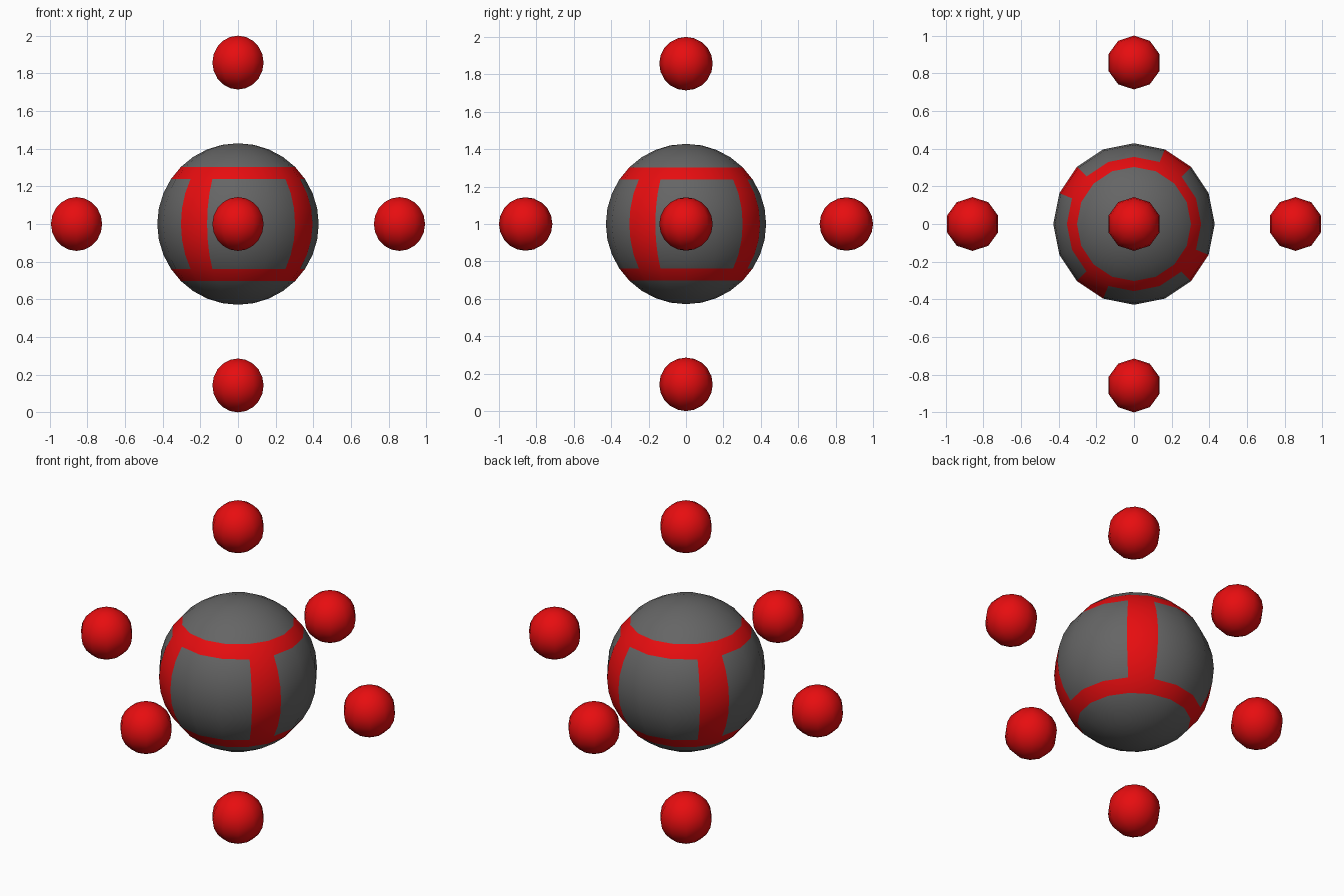
import bpy, bmesh, math

if "Cube" in bpy.data.objects:
    bpy.data.objects.remove(bpy.data.objects["Cube"])


def material(name, rgb):
    m = bpy.data.materials.new(name)
    m.diffuse_color = (*rgb, 1)
    m.use_nodes = True
    m.node_tree.nodes["Principled BSDF"].inputs["Base Color"].default_value = m.diffuse_color
    return m


red = material("red", (0.8, 0.004, 0.005))
grey = material("dark grey", (0.13, 0.13, 0.13))
R = 1 / 7  # small ball radius; everything is a multiple of it


def ball(name, centre, radius, segments, rings, mats, rule=None):
    bm = bmesh.new()
    bmesh.ops.create_uvsphere(bm, u_segments=segments, v_segments=rings, radius=radius)
    for f in bm.faces:
        f.smooth = True
        if rule:
            f.material_index = rule(f.calc_center_median())
    me = bpy.data.meshes.new(name)
    bm.to_mesh(me)
    bm.free()
    for m in mats:
        me.materials.append(m)
    ob = bpy.data.objects.new(name, me)
    ob.location = centre
    bpy.context.collection.objects.link(ob)


# Red bands: two level rings joined by four upright strips
def band(c):
    lat = abs(math.degrees(math.atan2(c.z, math.hypot(c.x, c.y))))
    az = math.degrees(math.atan2(c.y, c.x)) % 90
    ring = 33.75 < lat < 45
    strip = lat < 45 and 45 < az < 67.5
    return int(ring or strip)


# Core ball
ball("core", (0, 0, 1), 3 * R, 16, 16, [grey, red], band)

# Six satellites, one at each end of every axis
for axis, label in enumerate(("side", "depth", "height")):
    for sign, end in ((-1, "low"), (1, "high")):
        c = [0, 0, 1]
        c[axis] += sign * 6 * R
        ball(f"satellite_{label}_{end}", c, R, 10, 10, [red])
